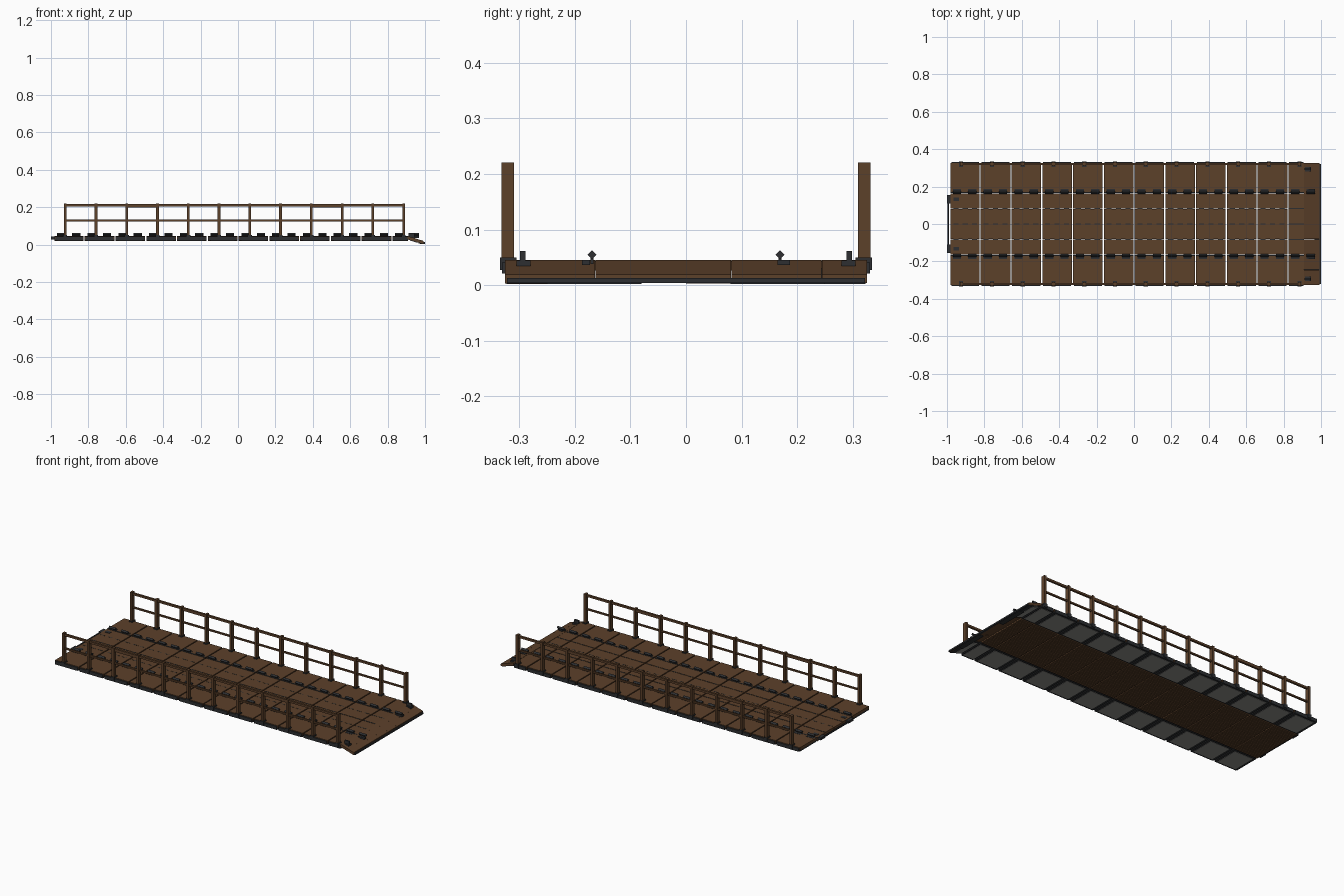
import bpy, bmesh, math
from mathutils import Matrix, Vector

if "Cube" in bpy.data.objects:
    bpy.data.objects.remove(bpy.data.objects["Cube"])


def material(name, rgb):
    m = bpy.data.materials.new(name)
    m.diffuse_color = (*rgb, 1)
    m.use_nodes = True
    m.node_tree.nodes["Principled BSDF"].inputs["Base Color"].default_value = m.diffuse_color
    return m


WOOD = material("brown wood", (0.107, 0.052, 0.023))
IRON = material("dark iron", (0.026, 0.028, 0.031))
GREY = material("grey plate", (0.26, 0.255, 0.24))


class Part:
    """Collects boxes and prisms into one mesh object."""

    def __init__(self, name, mat):
        self.name, self.mat, self.bm = name, mat, bmesh.new()

    def box(self, x0, x1, y0, y1, z0, z1, drop=0.0):
        # drop lowers the +x end to make a sloping slab
        y0, y1 = min(y0, y1), max(y0, y1)
        c = Vector(((x0 + x1) / 2, (y0 + y1) / 2, (z0 + z1) / 2))
        size = (x1 - x0, y1 - y0, z1 - z0)
        m = Matrix.Translation(c) @ Matrix.Diagonal((*size, 1))
        for v in bmesh.ops.create_cube(self.bm, size=1, matrix=m)["verts"]:
            if v.co.x > c.x:
                v.co.z -= drop

    def bar(self, center, radius, length, axis, sides):
        turn = Matrix.Rotation(math.pi / 2, 4, "Y" if axis == "x" else "X")
        bmesh.ops.create_cone(self.bm, cap_ends=True, segments=sides,
                              radius1=radius, radius2=radius, depth=length,
                              matrix=Matrix.Translation(center) @ turn)

    def finish(self):
        me = bpy.data.meshes.new(self.name)
        self.bm.to_mesh(me)
        self.bm.free()
        me.materials.append(self.mat)
        ob = bpy.data.objects.new(self.name, me)
        bpy.context.collection.objects.link(ob)


PITCH = 0.1645
GAP = 0.003
TOP = 0.044
RAMP_X = 0.91
# start and end of each of the twelve deck modules
modules = [(max(-0.98, PITCH * (k - 6) + GAP),
            min(RAMP_X, PITCH * (k - 5) - GAP)) for k in range(12)]
post_x = [-0.924 + PITCH * k for k in range(12)]

# Central deck planks with narrow joists below
planks = Part("centre_planks", WOOD)
joists = Part("centre_joists", WOOD)
ties = Part("plank_ties", IRON)
for a, b in modules:
    for i in range(4):
        y = -0.165 + 0.0825 * i
        planks.box(a, b, y + 0.001, y + 0.0815, 0.026, TOP - 0.001 * (i % 2))
        for j in range(4):
            yj = y + 0.003 + j * 0.0202
            joists.box(a, b, yj, yj + 0.016, 0.020, 0.027)
    # short iron straps bridging the seams
    for y in (-0.0825, 0, 0.0825):
        for f in (0.18, 0.5, 0.82):
            x = a + f * (b - a)
            ties.box(x - 0.014, x + 0.014, y - 0.002, y + 0.002, 0.03, TOP + 0.0006)
for p in (planks, joists, ties):
    p.finish()

# Side panels: board on an iron frame with a grey plate beneath
boards = Part("side_boards", WOOD)
frames = Part("side_frames", IRON)
plates = Part("under_plates", GREY)
strips = Part("seam_strips", IRON)
edges = Part("outer_edge_trim", IRON)
for s in (-1, 1):
    for a, b in modules:
        boards.box(a, b, s * 0.170, s * 0.325, 0.030, TOP)
        frames.box(a, b, s * 0.170, s * 0.325, 0.021, 0.030)
        inset = 0.016 if b - a > 0.1 else 0.008
        plates.box(a + inset, b - inset, s * 0.178, s * 0.320, 0.0195, 0.0215)
        strips.box(a, b, s * 0.165, s * 0.171, 0.024, TOP + 0.001)
        edges.box(a + 0.004, b - 0.004, s * 0.324, s * 0.331, 0.021, 0.041)
for p in (boards, frames, plates, strips, edges):
    p.finish()

# Cleats along both seams, and a pair on the ramp
cleats = Part("cleats", IRON)


def cleat(x, y, z, side):
    cleats.box(x - 0.022, x + 0.022, y - 0.004, y + side * 0.018, z - 0.008, z + 0.0015)
    cleats.box(x - 0.010, x + 0.010, y - 0.003, y + 0.003, z - 0.006, z + 0.011)
    cleats.bar((x, y, z + 0.0105), 0.008, 0.044, "x", 4)


for s in (-1, 1):
    for k in range(24):
        cleat(-0.947 + PITCH / 2 * k, s * 0.169, TOP, s)
    cleats.box(0.91, 0.945, s * 0.280, s * 0.305, 0.030, 0.044)
    cleats.box(0.912, 0.943, s * 0.289, s * 0.299, 0.040, 0.061)
cleats.finish()

# Sloping end ramp with wooden underside and iron lip
ramp = Part("end_ramp", WOOD)
for i in range(8):
    y = -0.326 + i * 0.0815
    ramp.box(RAMP_X, 0.993, y, y + 0.0812, 0.029 + 0.001 * (i % 2), TOP + 0.001, 0.026)
ramp.finish()
lip = Part("ramp_lip", IRON)
lip.box(0.988, 1.0, -0.322, 0.322, 0.004, 0.013)
for s in (-1, 1):
    lip.box(0.965, 0.996, s * 0.08, s * 0.25, 0.002, 0.006)
    lip.box(RAMP_X, 0.99, s * 0.17, s * 0.323, 0.026, 0.030, 0.024)
lip.finish()
ramp_plates = Part("ramp_under_plates", GREY)
for s in (-1, 1):
    ramp_plates.box(0.92, 0.96, s * 0.178, s * 0.318, 0.0215, 0.025, 0.0122)
ramp_plates.finish()

# Hinge bar and brackets at the far end
hinge = Part("hinge_bar", IRON)
hinge.bar((-0.993, 0, 0.034), 0.005, 0.31, "y", 8)
for s in (-1, 1):
    hinge.box(-0.999, -0.965, s * 0.11, s * 0.155, 0.028, 0.042)
    hinge.box(-0.965, -0.935, s * 0.122, s * 0.142, 0.038, 0.0455)
hinge.finish()

# Railings: posts, base brackets, top and middle rails
posts = Part("rail_posts", WOOD)
brackets = Part("post_brackets", IRON)
top_rails = Part("top_rails", WOOD)
mid_rails = Part("middle_rails", WOOD)
for s in (-1, 1):
    for x in post_x:
        posts.box(x - 0.007, x + 0.007, s * 0.309, s * 0.332, 0.030, 0.2205)
        brackets.box(x - 0.011, x + 0.011, s * 0.305, s * 0.335, 0.027, 0.050)
    for k, (a, b) in enumerate(zip(post_x, post_x[1:])):
        z0 = 0.199 if k in (2, 8) else 0.204
        top_rails.box(a, b, s * 0.315, s * 0.327, z0, 0.216)
        mid_rails.box(a, b, s * 0.316, s * 0.326, 0.124, 0.133)
for p in (posts, brackets, top_rails, mid_rails):
    p.finish()
